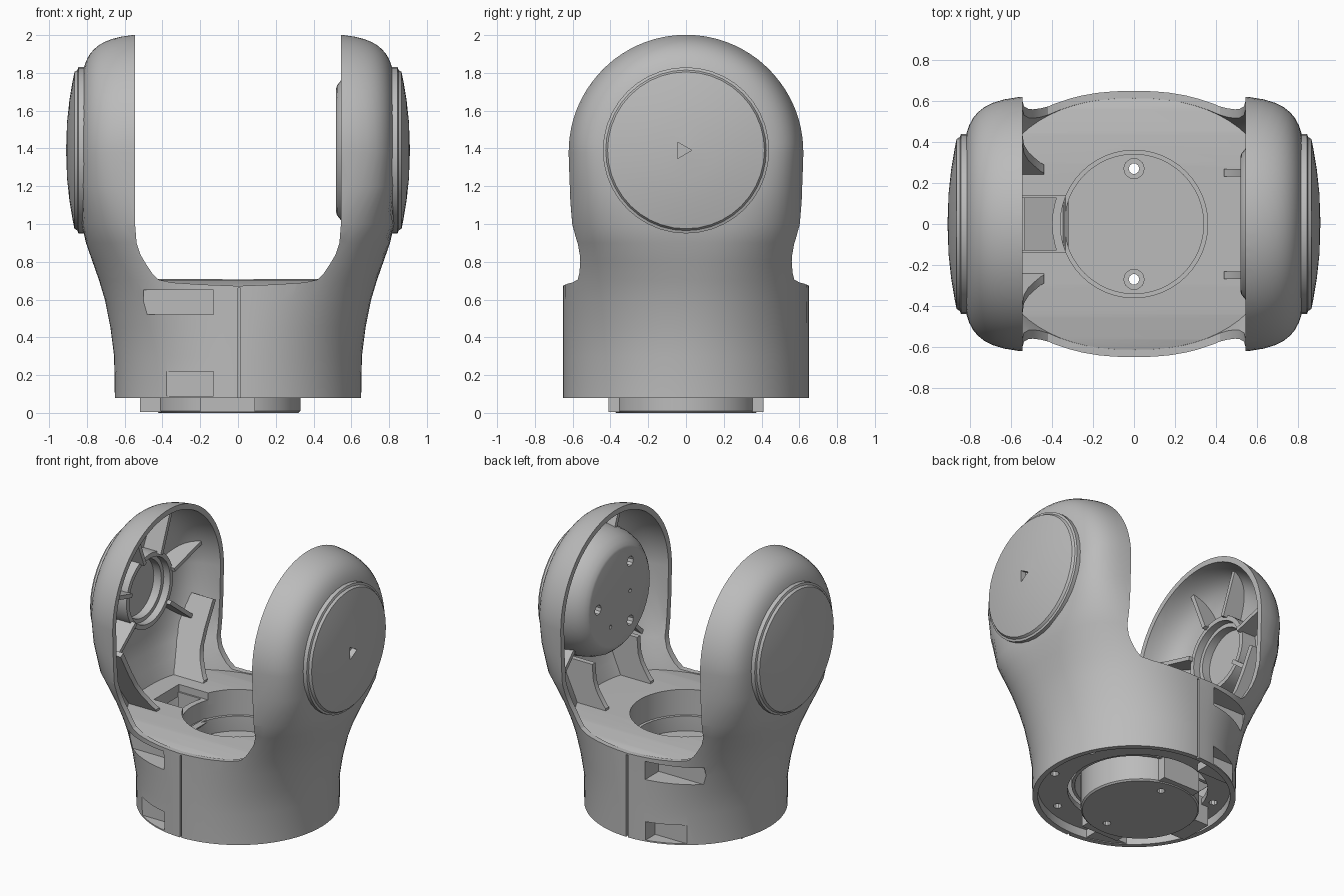
import bpy, bmesh
from math import sin, cos, pi, radians
from mathutils import Matrix, Vector

if "Cube" in bpy.data.objects:
    bpy.data.objects.remove(bpy.data.objects["Cube"])

grey = bpy.data.materials.new("satin grey")
grey.use_nodes = True
colour = (0.5, 0.5, 0.5, 1)
grey.diffuse_color = colour
grey.node_tree.nodes["Principled BSDF"].inputs["Base Color"].default_value = colour

PIVOT = 1.39      # height of the joint axis
SLOT = 0.545      # inner face of the arms


def finish(bm, name):
    bmesh.ops.recalc_face_normals(bm, faces=bm.faces)
    mesh = bpy.data.meshes.new(name)
    bm.to_mesh(mesh)
    bm.free()
    mesh.materials.append(grey)
    ob = bpy.data.objects.new(name, mesh)
    bpy.context.scene.collection.objects.link(ob)
    return ob


def loft(name, rings, wrap=False):
    bm = bmesh.new()
    rows = [[bm.verts.new(p) for p in ring] for ring in rings]
    n = len(rows[0])
    pairs = list(zip(rows, rows[1:])) + ([(rows[-1], rows[0])] if wrap else [])
    for a, b in pairs:
        for i in range(n):
            j = (i + 1) % n
            bm.faces.new((a[i], a[j], b[j], b[i]))
    if not wrap:
        bm.faces.new(rows[0])
        bm.faces.new(rows[-1])
    return finish(bm, name)


def lathe_x(name, side, profile, wrap=False, sides=40, y=0, z=PIVOT):
    rings = [[(side * x, y + r * cos(2 * pi * i / sides), z + r * sin(2 * pi * i / sides))
              for i in range(sides)] for x, r in profile]
    return loft(name, rings, wrap)


def lathe_z(name, profile, wrap=False, sides=48, x=0, y=0):
    rings = [[(x + r * cos(2 * pi * i / sides), y + r * sin(2 * pi * i / sides), z)
              for i in range(sides)] for r, z in profile]
    return loft(name, rings, wrap)


def box(name, lo, hi, matrix=Matrix()):
    lo, hi = Vector(lo), Vector(hi)
    bm = bmesh.new()
    place = Matrix.Translation((lo + hi) / 2) @ Matrix.Diagonal((*(hi - lo), 1))
    bmesh.ops.create_cube(bm, size=1, matrix=matrix @ place)
    return finish(bm, name)


def boolean(ob, tool, operation="DIFFERENCE", keep=False):
    bpy.context.view_layer.objects.active = ob
    mod = ob.modifiers.new("cut", "BOOLEAN")
    mod.object, mod.operation, mod.solver = tool, operation, "EXACT"
    bpy.ops.object.modifier_apply(modifier=mod.name)
    if not keep:
        bpy.data.objects.remove(tool)


# height, half width, squareness of the section
LEVELS = [(0.08, 0.652, 2), (0.3, 0.656, 2), (0.45, 0.675, 2.1), (0.6, 0.705, 2.25),
          (0.7, 0.735, 2.4), (0.8, 0.77, 2.7), (0.9, 0.805, 3.1), (1.0, 0.828, 3.8),
          (1.2, 0.835, 5.2), (1.38, 0.835, 6)]


def body_form(name, inset, bottom):
    radius = 0.63 - inset
    rings = []

    def ring(z, width, n, h, depth):
        pts = []
        for i in range(72):
            t = 2 * pi * i / 72
            y = depth * sin(t)
            r = ((y * y + h * h) ** 0.5) / radius if h else abs(sin(t))
            x = width * max(0, 1 - min(r, 1) ** n) ** (1 / n)
            if i in (18, 54):
                x = 0
            pts.append((x if cos(t) > 0 else -x, y, z))
        rings.append(pts)

    for z, width, n in LEVELS:
        depth = (0.65 if z <= 0.7 else 0.64 if z < 1.1 else 0.63) - inset
        ring(bottom if z == 0.08 else z, width - inset, n, 0, depth)
    for k in range(1, 23):
        a = radians(4 * k)
        ring(1.38 + radius * sin(a), LEVELS[-1][1] - inset, LEVELS[-1][2],
             radius * sin(a), radius * cos(a))
    return loft(name, rings)


# slot between the arms, used as a cutter
half = [(0, 0.672), (0.2, 0.68), (0.35, 0.69), (0.42, 0.705), (0.455, 0.74),
        (0.485, 0.785), (0.515, 0.835), (0.537, 0.9), (SLOT, 1.0), (SLOT, 2.2)]
outline = [(-x, z) for x, z in reversed(half[1:])] + half
slot = loft("slot_cutter", [[(x, y, z) for x, z in outline] for y in (-1, 1)])
core = body_form("core_cutter", 0.02, 0.085)

# hollow fork shell
shell = body_form("fork_shell", 0, 0.08)
boolean(shell, body_form("cavity", 0.036, 0.0))
boolean(shell, slot, keep=True)

# gently crowned floor between the arms
crown = [(-0.66, 0.655), (-0.56, 0.685), (-0.44, 0.703), (-0.3, 0.71)]
crown = crown + [(-y, z) for y, z in reversed(crown)] + [(0.66, 0.625), (-0.66, 0.625)]
floor = loft("cradle_floor", [[(x, y, z) for y, z in crown] for x in (-1, 1)])
boolean(floor, core, "INTERSECT", keep=True)
boolean(floor, lathe_z("hole", [(0.36, 0.4), (0.36, 0.8)]))
boolean(floor, box("notch", (-0.56, -0.14, 0.4), (-0.3, 0.14, 0.8)))
lathe_z("floor_sleeve", [(0.36, 0.66), (0.4, 0.66), (0.4, 0.16), (0.38, 0.16),
                         (0.34, 0.3), (0.34, 0.53), (0.36, 0.53)], wrap=True)
for s in (-1, 1):
    y = s * 0.14
    box("cable_notch_wall", (-0.56, y - 0.012, 0.3), (-0.34, y + 0.012, 0.66))
box("cable_ramp", (-0.16, -0.14, -0.015), (0.14, 0.14, 0.015),
    Matrix.Translation((-0.42, 0, 0.42)) @ Matrix.Rotation(radians(-50), 4, "Y"))

# recessed bottom plate
plate = box("bottom_plate", (-1, -1, 0.14), (1, 1, 0.18))
boolean(plate, core, "INTERSECT", keep=True)
boolean(plate, lathe_z("hole", [(0.45, 0), (0.45, 0.4)], x=-0.03))
for a in (20, 65, 160, 200, 295, 340):
    boolean(plate, lathe_z("screw", [(0.028, 0), (0.028, 0.4)], sides=10,
                           x=0.54 * cos(radians(a)), y=0.54 * sin(radians(a))))

# seams and screw pockets
for s in (-1, 1):
    boolean(shell, box("seam", (0, min(s * 0.63, s), 0), (0.014, max(s * 0.63, s), 0.66)))
    for name, left, depth, low, high in (("upper", -0.5, 0.49, 0.52, 0.65),
                                         ("lower", -0.39, 0.53, 0.09, 0.22)):
        ys = sorted((s * depth, s * 0.8))
        pocket = box("pocket", (left, ys[0], low), (-0.13, ys[1], high))
        for part in (shell, floor, plate):
            boolean(part, pocket, keep=True)
        ys = sorted((s * (depth - 0.03), s * 0.8))
        cup = box(name + "_pocket_cup", (left - 0.02, ys[0], low - 0.02),
                  (-0.11, ys[1], high + 0.012))
        boolean(cup, core, "INTERSECT", keep=True)
        boolean(cup, pocket)

# mounting hub under the floor
hub = lathe_z("mounting_hub", [(0.37, 0), (0.38, 0.01), (0.38, 0.42)], x=-0.05)
boolean(hub, box("tab", (-0.52, -0.12, 0.005), (-0.3, 0.12, 0.2)), "UNION")
boolean(hub, box("lugs", (-0.2, -0.41, 0.006), (0.09, 0.41, 0.2)), "UNION")
boolean(hub, lathe_z("lid", [(0.355, 0.32), (0.355, 0.425)]), "UNION")
for s in (-1, 1):
    boolean(hub, lathe_z("bore", [(0.026, -0.1), (0.026, 0.7)], sides=10, y=s * 0.27))
    boolean(hub, lathe_z("seat", [(0.05, 0.37), (0.05, 0.7)], sides=10, y=s * 0.27))

# shallow domed caps outside the arms
caps = {}
for side, name in ((1, "left"), (-1, "right")):
    caps[side] = lathe_x(name + "_cap", side,
                         [(0.805, 0.44), (0.845, 0.44), (0.85, 0.425), (0.866, 0.415),
                          (0.875, 0.37), (0.892, 0.27), (0.905, 0.15), (0.91, 0.01)])
boolean(caps[1], lathe_x("triangle", 1, [(0.87, 0.05), (1, 0.05)], sides=3, y=-0.02))

# motor puck inside the left arm
puck = lathe_x("motor_puck", 1, [(0.52, 0.33), (0.525, 0.345), (0.545, 0.37), (0.58, 0.4),
                                 (0.64, 0.425), (0.72, 0.44), (0.81, 0.44)])
for a, r, size in ((0, 0.24, 0.035), (120, 0.24, 0.035), (240, 0.24, 0.035),
                   (180, 0.12, 0.014), (300, 0.2, 0.014)):
    boolean(puck, lathe_x("bolt", 1, [(0.4, size), (0.58, size)], sides=10,
                          y=r * cos(radians(a)), z=PIVOT + r * sin(radians(a))))

# bearing ring inside the right arm
lathe_x("bearing_ring", -1, [(0.69, 0.26), (0.69, 0.228), (0.74, 0.228), (0.74, 0.2),
                             (0.81, 0.2), (0.81, 0.26)], wrap=True)


# stiffening ribs, trimmed to the inside of the shell
def rib(name, side, angle, start):
    xs = sorted((side * 0.66, side * 0.82))
    turn = Matrix.Translation((0, 0, PIVOT)) @ Matrix.Rotation(radians(angle), 4, "X")
    ob = box(name, (xs[0], start, -0.014), (xs[1], 0.7, 0.014), turn)
    boolean(ob, core, "INTERSECT", keep=True)


for a in (15, 68, 112, 165, 218, 322):
    rib("right_arm_rib", -1, a, 0.245)
for a in (68, 112, 225, 315):
    rib("left_arm_rib", 1, a, 0.42)

# gussets at the arm roots, splayed on the right arm
for side, name, splay, length in ((1, "left", 0, 0.32), (-1, "right", 29, 0.55)):
    for s in (-1, 1):
        xs = sorted((side * 0.44, side * 0.82))
        lean = Matrix.Translation((0, s * 0.25, 0.69)) @ Matrix.Rotation(radians(-s * splay), 4, "X")
        gusset = box(name + "_gusset", (xs[0], -0.018, 0), (xs[1], 0.018, length), lean)
        boolean(gusset, core, "INTERSECT", keep=True)
        boolean(gusset, slot, keep=True)

# tidy up helpers and shade
for tool in (slot, core):
    bpy.data.objects.remove(tool)
for ob in bpy.context.scene.objects:
    if ob.type == "MESH":
        bpy.ops.object.select_all(action="DESELECT")
        ob.select_set(True)
        bpy.context.view_layer.objects.active = ob
        bpy.ops.object.shade_smooth_by_angle(angle=radians(32))
